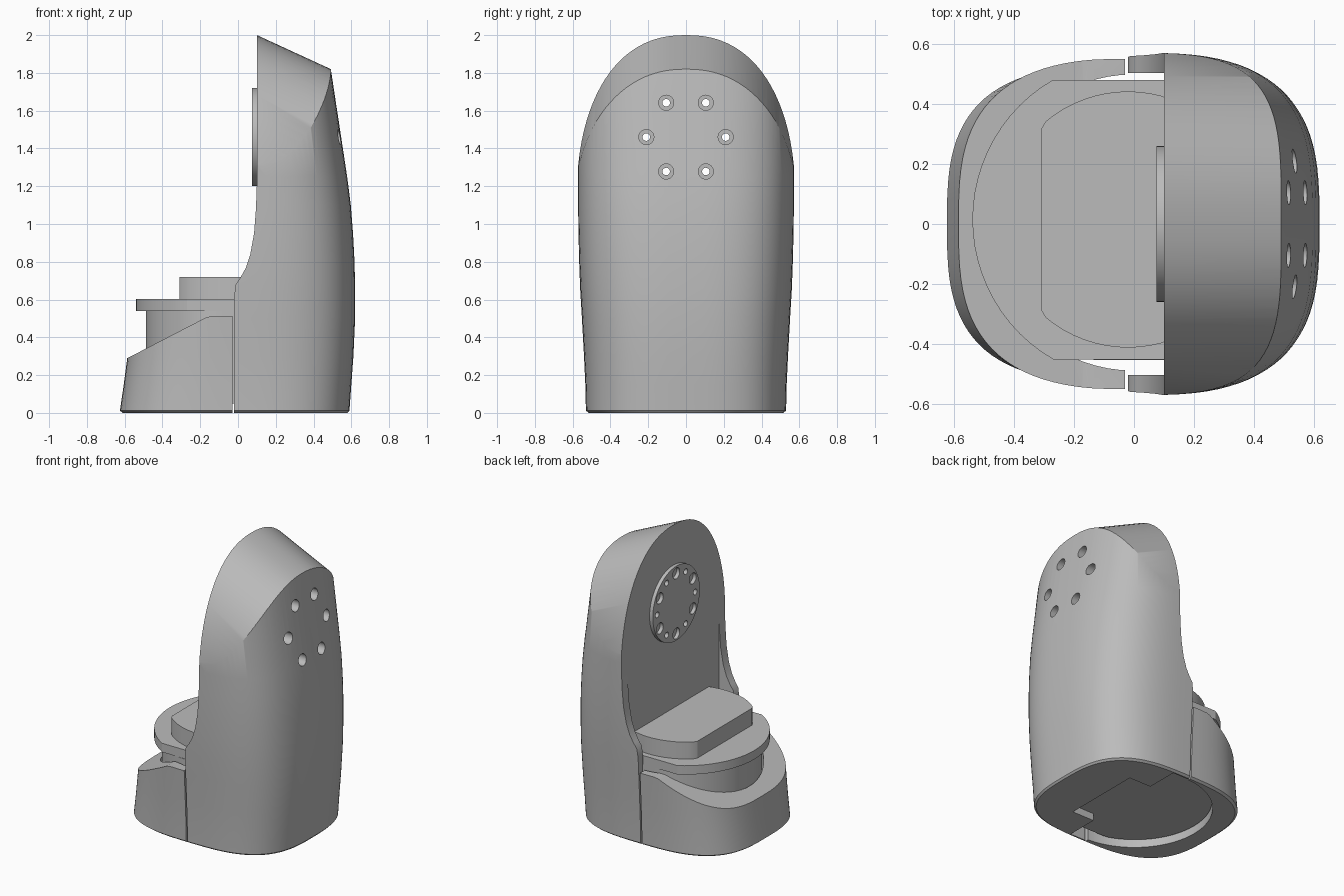
import bpy
import bmesh
from math import sin, cos, pi, copysign

if "Cube" in bpy.data.objects:
    bpy.data.objects.remove(bpy.data.objects["Cube"])

grey = bpy.data.materials.new("plain grey")
grey.use_nodes = True
color = (0.5, 0.5, 0.5, 1)
grey.diffuse_color = color
grey.node_tree.nodes["Principled BSDF"].inputs["Base Color"].default_value = color


def loft(name, rings):
    """Closed solid through rings with equal point counts."""
    bm = bmesh.new()
    loops = [[bm.verts.new(p) for p in ring] for ring in rings]
    n = len(loops[0])
    for a, b in zip(loops, loops[1:]):
        for i in range(n):
            j = (i + 1) % n
            bm.faces.new((a[i], a[j], b[j], b[i]))
    bm.faces.new(loops[0])
    bm.faces.new(loops[-1])
    bmesh.ops.recalc_face_normals(bm, faces=bm.faces)
    mesh = bpy.data.meshes.new(name)
    bm.to_mesh(mesh)
    bm.free()
    mesh.materials.append(grey)
    ob = bpy.data.objects.new(name, mesh)
    bpy.context.collection.objects.link(ob)
    return ob


def prism(name, pts, lo, hi, axis):
    """Extrude a 2D outline along one axis."""
    k = "xyz".index(axis)
    return loft(name, [[p[:k] + (d,) + p[k:] for p in pts] for d in (lo, hi)])


def box(name, x, y, z):
    return prism(name, [(x[0], y[0]), (x[1], y[0]), (x[1], y[1]), (x[0], y[1])], *z, "z")


def circle(cx, cy, r, n=48):
    return [(cx + r * cos(2 * pi * i / n), cy + r * sin(2 * pi * i / n)) for i in range(n)]


def clipped(cx, cy, r, xmin, xmax, ymax):
    """Circle outline with flats on its sides."""
    pts = []
    for x, y in circle(cx, cy, r, 72):
        p = (min(max(x, xmin), xmax), cy + min(max(y - cy, -ymax), ymax))
        if p not in pts:
            pts.append(p)
    return pts


def boolean(ob, tool, op="DIFFERENCE"):
    mod = ob.modifiers.new("cut", "BOOLEAN")
    mod.object, mod.operation, mod.solver = tool, op, "EXACT"
    bpy.context.view_layer.objects.active = ob
    bpy.ops.object.modifier_apply(modifier=mod.name)
    bpy.data.objects.remove(tool)


def power(v, e):
    return copysign(abs(v) ** e, v)


def hull(name):
    """Rounded square housing: height, left reach, right reach, half width."""
    rows = [(0, .61, .58, .515), (.012, .625, .59, .53), (.15, .605, .6, .533),
            (.3, .585, .611, .54), (.5, .56, .62, .551), (.65, .55, .62, .56),
            (.8, .55, .617, .566), (.95, .55, .609, .57), (1.1, .55, .597, .572),
            (1.25, .55, .578, .572), (1.83, .55, .49, .572), (2.1, .55, .45, .572)]
    rings = []
    for z, left, right, w in rows:
        ring = []
        for i in range(96):
            c, s = cos(2 * pi * i / 96), sin(2 * pi * i / 96)
            ring.append(((right if c > 0 else left) * power(c, .66), w * power(s, .66), z))
        rings.append(ring)
    return loft(name, rings)


# Tall housing, trimmed by a sloping arch
housing = hull("housing")
arch = [(-.58, -1), (.58, -1)]
for i in range(49):
    a = pi * i / 48
    arch.append((.58 * power(cos(a), .87), 1.1 + .9 * sin(a) ** .87))
slope = loft("arch", [[(x, y, z - .46 * (x - .1)) for y, z in arch] for x in (-1, 1)])
boolean(housing, slope, "INTERSECT")

# Front edge of the housing sweeps forward into low side walls
sweep = [(-1, -1), (-.02, -1), (-.02, .62), (-.012, .68), (.012, .715), (.04, .765),
         (.065, .84), (.085, .95), (.095, 1.08), (.1, 1.22), (.1, 3), (-1, 3)]
boolean(housing, prism("sweep", sweep, -1, 1, "y"))
boolean(housing, box("bay", (-1, .1), (-.505, .505), (-1, 3)))
boolean(housing, box("floor_recess", (-1, .27), (-.28, .28), (-1, .05)))

# Round mounting plate on the upright face
plate = prism("mounting_plate", circle(0, 1.46, .26, 64), .075, .1, "x")

# Bolt holes through housing and plate, with larger plain holes between
for i in range(6):
    a = pi * i / 3
    y, z = .21 * cos(a), 1.46 + .21 * sin(a)
    boolean(housing, prism("bolt", circle(y, z, .02, 20), -1, 1, "x"))
    boolean(housing, prism("counterbore", circle(y, z, .04, 24), .4, 1, "x"))
    boolean(plate, prism("bolt", circle(y, z, .02, 20), -1, 1, "x"))
    a += pi / 6
    y, z = .21 * cos(a), 1.46 + .21 * sin(a)
    boolean(plate, prism("plain", circle(y, z, .038, 24), -1, 1, "x"))

# Low front cover with a sloping rim and a round cavity
cover = hull("front_cover")
wedge = [(-1, -1), (-.03, -1), (-.03, .512), (-.14, .512), (-.17, .505), (-.585, .29), (-1, .075)]
boolean(cover, prism("wedge", wedge, -1, 1, "y"), "INTERSECT")
boolean(cover, prism("cavity", circle(0, .005, .495, 72), -1, 2, "z"))

# Turntable: neck, flange and flat-sided cap
neck = prism("turntable_neck", clipped(0, .01, .488, -1, .12, .465), .05, .54, "z")
flange = prism("turntable_flange", clipped(0, .015, .54, -1, .12, .467), .54, .602, "z")
cap = prism("turntable_cap", clipped(-.02, .015, .428, -.31, .12, 1), .602, .72, "z")

# Smooth curved sides, keep crisp rims
for ob in (housing, plate, cover, neck, flange, cap):
    bpy.ops.object.select_all(action="DESELECT")
    ob.select_set(True)
    bpy.context.view_layer.objects.active = ob
    bpy.ops.object.shade_smooth_by_angle(angle=.5)
